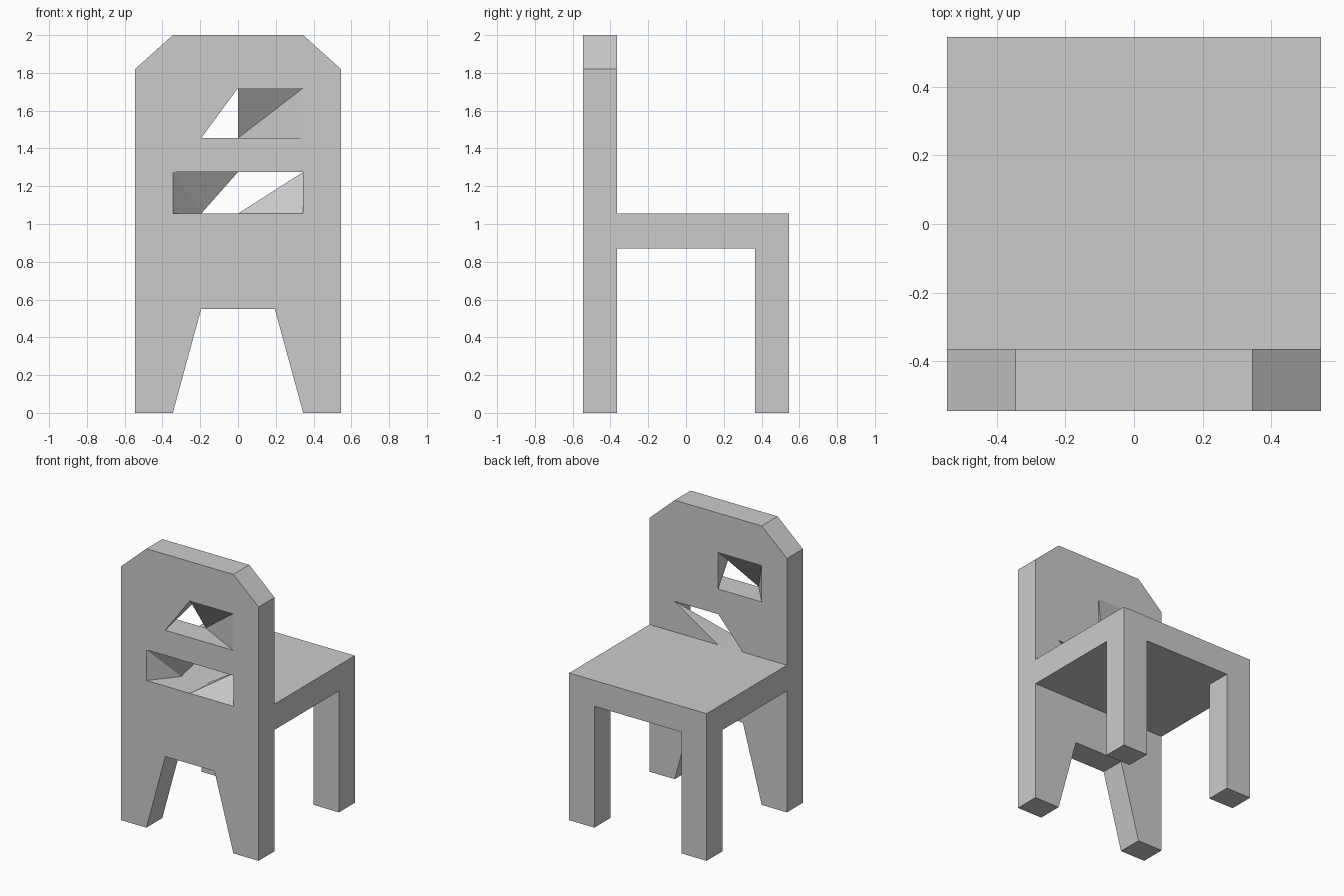
import bpy, bmesh
from mathutils import Vector

if "Cube" in bpy.data.objects:
    bpy.data.objects.remove(bpy.data.objects["Cube"])

HALF, INNER = 0.545, 0.345          # half width, inner edge of legs
FRONT, BACK = -0.545, -0.365        # faces of the backrest panel
SEAT_LOW, SEAT_TOP = 0.87, 1.055


def finish(bm, name):
    bmesh.ops.recalc_face_normals(bm, faces=bm.faces[:])
    mesh = bpy.data.meshes.new(name)
    bm.to_mesh(mesh)
    bm.free()
    obj = bpy.data.objects.new(name, mesh)
    bpy.context.collection.objects.link(obj)
    return obj


def box(name, lo, hi):
    bm = bmesh.new()
    bmesh.ops.create_cube(bm, size=1)
    lo, hi = Vector(lo), Vector(hi)
    bmesh.ops.scale(bm, vec=hi - lo, verts=bm.verts)
    bmesh.ops.translate(bm, vec=(lo + hi) / 2, verts=bm.verts)
    return finish(bm, name)


def loop(bm, pts, y):
    """Closed wire loop of (x, z) points at depth y."""
    verts = [bm.verts.new((x, y, z)) for x, z in pts]
    edges = [bm.edges.new((verts[i - 1], verts[i])) for i in range(len(verts))]
    return verts, edges


# Backrest with back legs: chamfered panel outline
half_outline = [(0.195, 0.55), (INNER, 0), (HALF, 0), (HALF, 1.82), (INNER, 2)]
outline = half_outline + [(-x, z) for x, z in reversed(half_outline)]
bm = bmesh.new()
of, front_edges = loop(bm, outline, FRONT)
ob, back_edges = loop(bm, outline, BACK)

# Two twisted openings: different shape on the front and the back face
T, B = 1.72, 1.455
up_f, e1 = loop(bm, [(-0.195, B), (0, T), (INNER, T), (INNER, B)], FRONT)
up_b, e2 = loop(bm, [(-INNER, B), (-INNER, T), (0, T), (0, B)], BACK)
t, b = 1.275, SEAT_TOP
lo_f, e3 = loop(bm, [(-INNER, b), (-INNER, t), (INNER, t), (INNER, b), (0, b)], FRONT)
lo_b, e4 = loop(bm, [(INNER, t), (0, t), (-0.195, b), (0, b)], BACK)

# Panel faces with the openings left free
for edges, ny in ((front_edges + e1 + e3, -1), (back_edges + e2 + e4, 1)):
    bmesh.ops.triangle_fill(bm, use_beauty=True, edges=edges, normal=(0, ny, 0))

# Outer rim
for i in range(len(of)):
    bm.faces.new((of[i - 1], of[i], ob[i], ob[i - 1]))

# Tunnel walls of the upper opening
A, Bv, C, D = up_f
E, F, G, H = up_b
for f in ((A, E, F), (A, F, G), (A, G, Bv), (Bv, G, H), (Bv, H, C),
          (C, H, D), (D, H, E), (D, E, A)):
    bm.faces.new(f)

# Tunnel walls of the lower opening
L, M, N, O, K = lo_f
P, Q, R, S = lo_b
for f in ((L, M, R), (M, Q, R), (M, N, P, Q), (N, O, P), (O, K, P),
          (K, S, P), (L, R, S, K)):
    bm.faces.new(f)
finish(bm, "backrest")

# Seat slab
box("seat", (-HALF, BACK, SEAT_LOW), (HALF, HALF, SEAT_TOP))

# Straight legs at the open side of the seat
for side, x0 in (("left", -HALF), ("right", INNER)):
    box("leg_" + side, (x0, 0.365, 0), (x0 + HALF - INNER, HALF, SEAT_LOW))
